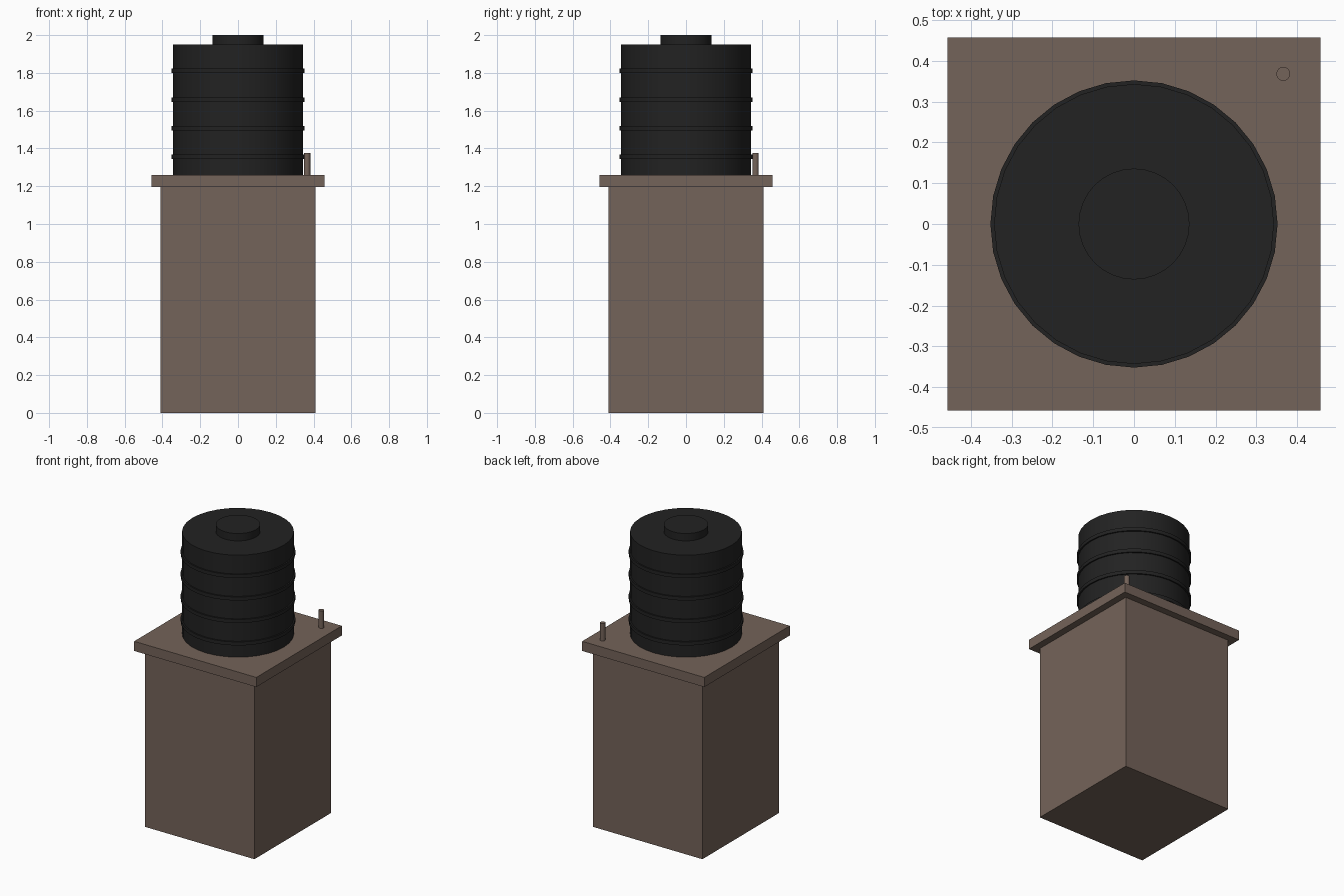
import bpy, math

if "Cube" in bpy.data.objects:
    bpy.data.objects.remove(bpy.data.objects["Cube"])


def material(name, rgb):
    m = bpy.data.materials.new(name)
    m.diffuse_color = (*rgb, 1.0)
    m.use_nodes = True
    m.node_tree.nodes["Principled BSDF"].inputs["Base Color"].default_value = m.diffuse_color
    return m


BROWN = material("brown_masonry", (0.175, 0.125, 0.100))
BLACK = material("black_plastic", (0.016, 0.016, 0.016))


def finish(name, mat):
    ob = bpy.context.object
    ob.name = name
    ob.data.materials.append(mat)
    return ob


def box(name, half, z0, z1, mat):
    bpy.ops.mesh.primitive_cube_add(size=1, location=(0, 0, (z0 + z1) / 2))
    bpy.context.object.scale = (2 * half, 2 * half, z1 - z0)
    bpy.ops.object.transform_apply(location=False, rotation=False, scale=True)
    return finish(name, mat)


def cylinder(name, radius, z0, z1, mat, x=0, y=0, sides=32):
    bpy.ops.mesh.primitive_cylinder_add(vertices=sides, radius=radius, depth=z1 - z0,
                                        location=(x, y, (z0 + z1) / 2))
    bpy.ops.object.shade_smooth_by_angle(angle=math.radians(35))
    return finish(name, mat)


# Square tower and overhanging slab
box("tower", 0.41, 0.0, 1.195, BROWN)
box("slab", 0.457, 1.195, 1.26, BROWN)

# Water tank with lid
cylinder("tank", 0.343, 1.26, 1.95, BLACK)
cylinder("lid", 0.136, 1.95, 2.0, BLACK)

# Raised bands around the tank
for i in range(4):
    z = 1.355 + i * 0.152
    cylinder(f"band_{i + 1}", 0.352, z - 0.012, z + 0.012, BLACK)

# Small pipe stub at the back right corner
cylinder("pipe", 0.017, 1.26, 1.377, BROWN, x=0.366, y=0.368, sides=16)
